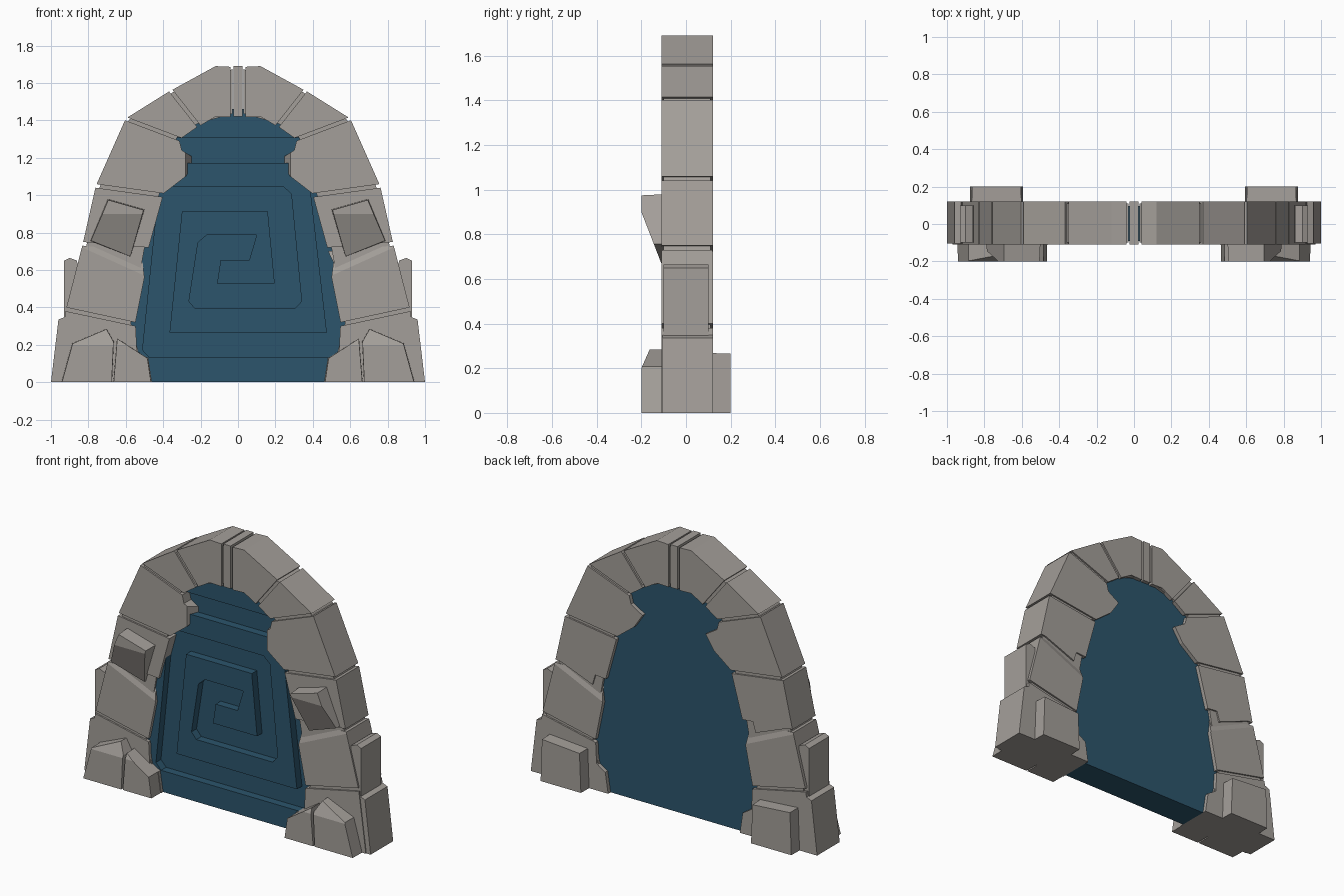
import bpy, bmesh
from mathutils import Vector

if "Cube" in bpy.data.objects:
    bpy.data.objects.remove(bpy.data.objects["Cube"], do_unlink=True)

FRONT, BACK, GAP = -.11, .12, .01


def material(name, colour):
    mat = bpy.data.materials.new(name)
    mat.use_nodes = True
    mat.diffuse_color = colour
    mat.node_tree.nodes["Principled BSDF"].inputs["Base Color"].default_value = colour
    return mat


STONE = material("grey stone", (.37, .345, .32, 1))
DOOR = material("deep blue", (.025, .09, .15, 1))


def prism(name, outline, start=FRONT, end=BACK, mat=STONE, mirrored=True, taper=1):
    """Extrude an x-z outline in depth; taper shrinks the face at the start depth."""
    bm = bmesh.new()
    centre = sum((Vector(p) for p in outline), Vector((0, 0))) / len(outline)
    far = [bm.verts.new((x, end, z)) for x, z in outline]
    near = []
    for point in outline:
        x, z = centre.lerp(Vector(point), taper)
        near.append(bm.verts.new((x, start, z if point[1] else 0)))
    bm.faces.new(far)
    bm.faces.new(reversed(near))
    for i in range(len(far)):
        bm.faces.new((far[i - 1], near[i - 1], near[i], far[i]))
    bmesh.ops.recalc_face_normals(bm, faces=bm.faces)
    mesh = bpy.data.meshes.new(name)
    bm.to_mesh(mesh)
    bm.free()
    mesh.materials.append(mat)
    obj = bpy.data.objects.new(name, mesh)
    bpy.context.scene.collection.objects.link(obj)
    if mirrored:
        obj.modifiers.new("Mirror", "MIRROR").use_mirror_merge = False
    return obj


def chip(obj, point, normal):
    """Slice away everything beyond a plane and close the cut."""
    bm = bmesh.new()
    bm.from_mesh(obj.data)
    everything = bm.verts[:] + bm.edges[:] + bm.faces[:]
    cut = bmesh.ops.bisect_plane(bm, geom=everything, plane_co=point,
                                 plane_no=Vector(normal).normalized(), clear_outer=True)
    rim = [e for e in cut["geom_cut"] if isinstance(e, bmesh.types.BMEdge)]
    bmesh.ops.holes_fill(bm, edges=rim)
    bmesh.ops.recalc_face_normals(bm, faces=bm.faces)
    bm.to_mesh(obj.data)
    bm.free()


def band(path, half_width, corner):
    """Outline of a strip along a clockwise path, with its outer corners clipped."""
    points = [Vector(p) for p in path]
    ways = [(b - a).normalized() for a, b in zip(points, points[1:])]
    outer, inner = [], []
    for p, before, after in zip(points, ways[:1] + ways, ways + ways[-1:]):
        side = (before + after).orthogonal() / (1 + before.dot(after)) * half_width
        outer += [p + side - before * corner, p + side + after * corner]
        inner.append(p - side)
    return outer + inner[::-1]


def shifted(point, target, distance):
    return point + (target - point).normalized() * distance


# Joints of the arch from crown to ground: outer end, inner end
outer_ends = [Vector(p) for p in ((.03, 1.69), (.36, 1.56), (.6, 1.41), (.76, 1.05),
                                  (.83, .74), (.92, .39), (.97, 0))]
inner_ends = [Vector(p) for p in ((.03, 1.42), (.21, 1.37), (.31, 1.3), (.4, 1),
                                  (.48, .71), (.55, .31), (.46, 0))]

# Extra corners on the outer and inner edges of some stones
outer_corners = {"keystones": [(.12, 1.69)]}
inner_corners = {"keystones": [(.12, 1.42)], "upper_stones": [(.28, 1.1), (.22, 1.19), (.3, 1.24)],
                 "lower_stones": [(.5, .56), (.51, .64)], "base_stones": [(.48, .13), (.54, .16)]}
inner_corners["base_stones"].reverse()
inner_corners["base_stones"] = inner_corners["base_stones"][::-1]

# Arch stones, with an open joint between neighbours
stones = {}
names = ("keystones", "shoulder_stones", "upper_stones",
         "middle_stones", "lower_stones", "base_stones")
for name, a, b, c, d in zip(names, outer_ends, outer_ends[1:], inner_ends[1:], inner_ends):
    foot = 0 if name == "base_stones" else GAP
    outline = [shifted(a, b, GAP), *outer_corners.get(name, []), shifted(b, a, foot),
               shifted(c, d, foot), *inner_corners.get(name, []), shifted(d, c, GAP)]
    stones[name] = prism(name, outline)

# Broken corners on the stones
chip(stones["upper_stones"], (.28, FRONT, 1), (-.9, -.4, 0))
for depth, facing in ((FRONT, -1), (BACK, 1)):
    chip(stones["lower_stones"], (.5, depth, .57), (-.14, facing, .31))

# Centre sliver at the crown
width = outer_ends[0].x - GAP / 2
prism("keystone_centre", [(side * width, end.y) for side, end in (
    (-1, inner_ends[0]), (-1, outer_ends[0]), (1, outer_ends[0]), (1, inner_ends[0]))],
    mirrored=False)

# Recessed core closing the joints
core = [a.lerp(b, .06) for a, b in zip(outer_ends, inner_ends)]
core += [b.lerp(a, .06) for a, b in zip(outer_ends, inner_ends)][::-1]
prism("joint_core", core, FRONT + GAP, BACK - GAP)

# Outer buttress blocks
prism("side_blocks", [(.84, .25), (.86, .65), (.9, .665), (.93, .65), (.93, .25)], -.1, .1)
prism("outer_feet", [(.86, 0), (.9, .36), (.96, .335), (1, 0)], -.105)

# Rough blocks leaning on the front and back
for name, outline in (
        ("front_outer_feet", [(.67, 0), (.66, .22), (.7, .29), (.89, .21), (.95, 0)]),
        ("front_inner_feet", [(.46, 0), (.48, .13), (.65, .24), (.67, 0)])):
    chip(prism(name, outline, start=-.2, taper=.95), (0, -.2, .2), (0, -.9, .4))
prism("back_feet", [(.59, 0), (.6, .25), (.87, .27), (.88, 0)], start=.2, end=0, taper=.97)
jutting = prism("jutting_blocks", [(.49, .93), (.7, .99), (.8, .75), (.57, .66)],
                start=-.2, taper=.9)
chip(jutting, (0, -.2, .9), (0, -.9, -.35))

# Door slab, tucked under the stones
half = [b.lerp(a, .15) for a, b in zip(outer_ends, inner_ends)]
door = prism("door", half + [Vector((-p.x, p.y)) for p in reversed(half)],
             -.09, .095, DOOR, mirrored=False)

# Spiral groove carved into the door front
spiral = [(-.4, 1.24), (.43, 1.24), (.55, .2), (-.44, .2), (-.36, .98), (.22, .98),
          (.27, .46), (-.19, .46), (-.15, .72), (.06, .72)]
groove = prism("groove_cutter", band(spiral, .067, .04), -.3, -.04, DOOR, mirrored=False)
groove.hide_render = True
carve = door.modifiers.new("Carve", "BOOLEAN")
carve.operation, carve.object, carve.solver = "DIFFERENCE", groove, "EXACT"
bpy.context.view_layer.update()
carved = door.evaluated_get(bpy.context.evaluated_depsgraph_get())
solid = bpy.data.meshes.new_from_object(carved)
door.modifiers.clear()
door.data = solid
bpy.data.objects.remove(groove, do_unlink=True)
